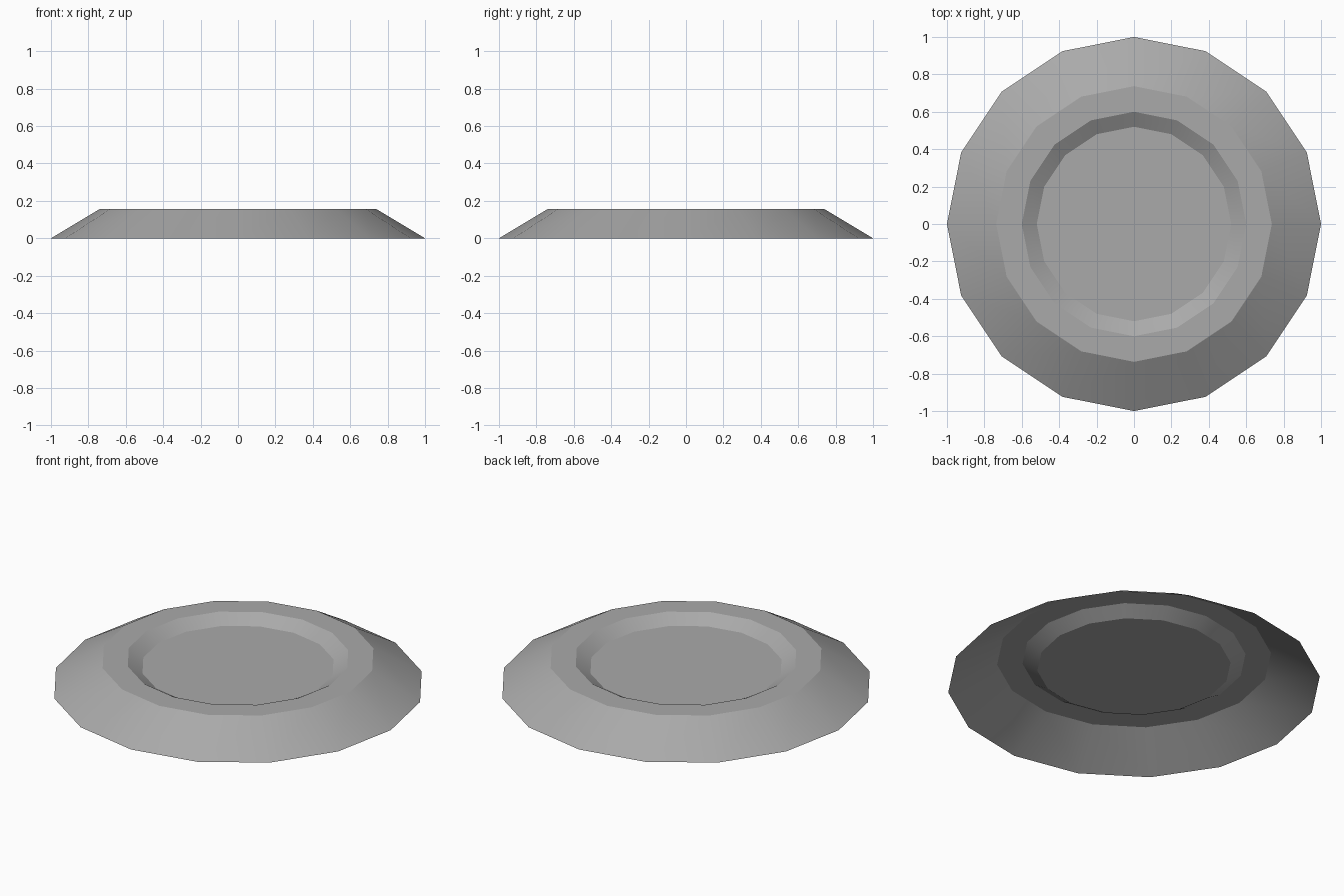
import bpy
import bmesh
import math

cube = bpy.data.objects.get("Cube")
if cube:
    bpy.data.objects.remove(cube, do_unlink=True)

SIDES = 16

# Single flat grey
grey = bpy.data.materials.new("plain grey")
grey.use_nodes = True
colour = (0.4, 0.4, 0.4, 1)
grey.diffuse_color = colour
grey.node_tree.nodes["Principled BSDF"].inputs["Base Color"].default_value = colour

# Radius and height of each ring: outer rim, top edge, recess edge, recess floor
profile = [(1.0, 0.0), (0.737, 0.158), (0.6, 0.158), (0.52, 0.11)]

bm = bmesh.new()
rings = []
for radius, z in profile:
    angles = [2 * math.pi * i / SIDES for i in range(SIDES)]
    rings.append([bm.verts.new((radius * math.cos(a), radius * math.sin(a), z))
                  for a in angles])

# Sloped skirt, flat ring and recess wall; underside stays open
for outer, inner in zip(rings, rings[1:]):
    for i in range(SIDES):
        j = (i + 1) % SIDES
        bm.faces.new((outer[i], outer[j], inner[j], inner[i]))

# Recess floor
bm.faces.new(rings[-1])

mesh = bpy.data.meshes.new("round_base")
bm.to_mesh(mesh)
bm.free()
mesh.materials.append(grey)
base = bpy.data.objects.new("round_base", mesh)
bpy.context.collection.objects.link(base)

# Smooth around each band, sharp between bands
bpy.context.view_layer.objects.active = base
base.select_set(True)
bpy.ops.object.shade_smooth_by_angle(angle=math.radians(25))
